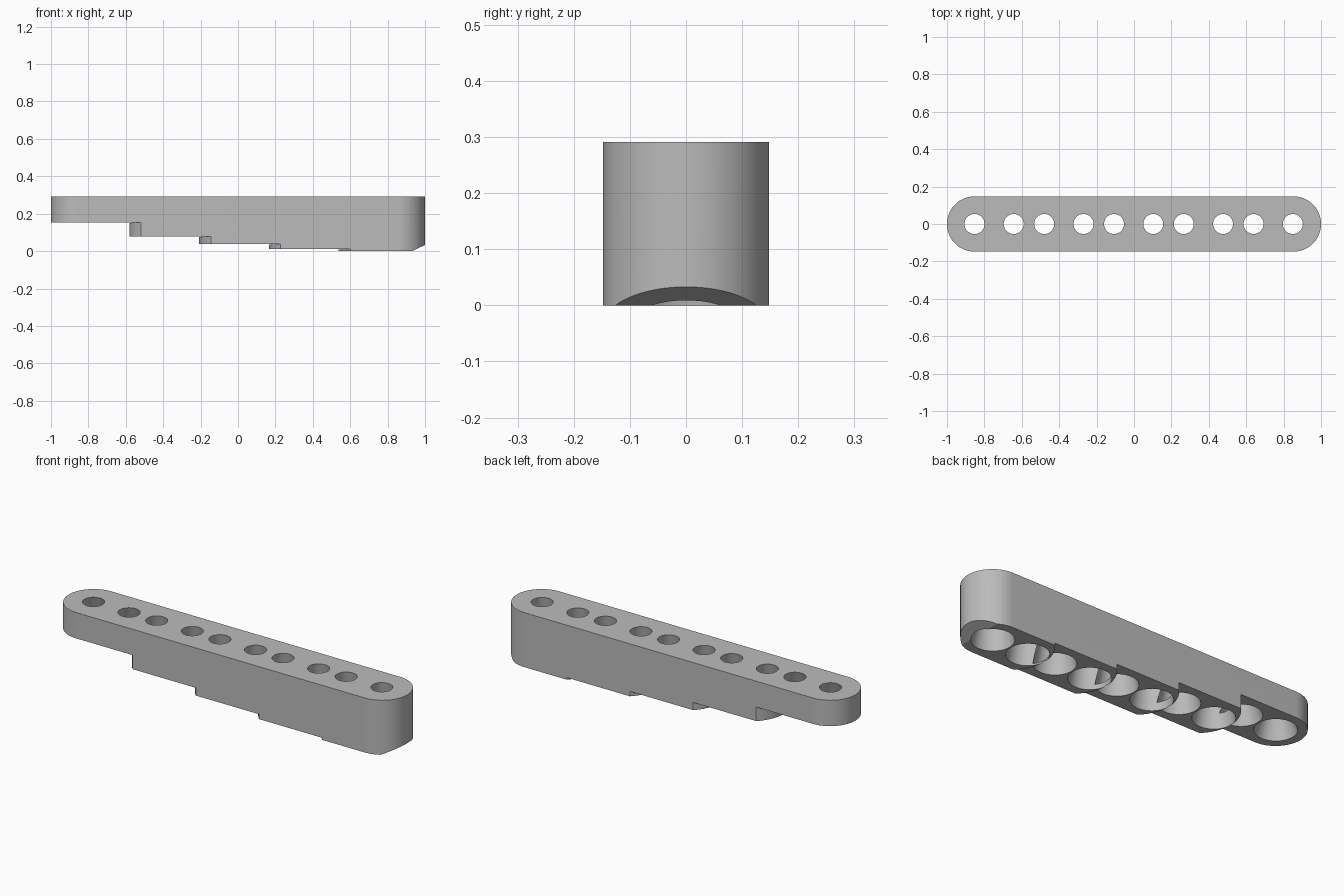
import bpy
import bmesh
import math

old = bpy.data.objects.get("Cube")
if old:
    bpy.data.objects.remove(old, do_unlink=True)

TOP = 0.291
HALF_WIDTH = 0.148
END_X = 1 - HALF_WIDTH
LEVELS = [0.153, 0.078, 0.037, 0.011, 0.0]   # underside height of each step
PITCH = 0.373                                # spacing of hole pairs
PAIR_X = [PITCH * (i - 2) - 0.002 for i in range(5)]
STEP_R = 0.206
HOLE_GAP = 0.105

grey = bpy.data.materials.new("light_grey")
grey.use_nodes = True
grey.diffuse_color = (0.5, 0.5, 0.5, 1)
grey.node_tree.nodes["Principled BSDF"].inputs["Base Color"].default_value = (0.5, 0.5, 0.5, 1)


def make_object(name, bm):
    bmesh.ops.recalc_face_normals(bm, faces=bm.faces)
    mesh = bpy.data.meshes.new(name)
    bm.to_mesh(mesh)
    bm.free()
    mesh.materials.append(grey)
    obj = bpy.data.objects.new(name, mesh)
    bpy.context.collection.objects.link(obj)
    return obj


def prism(name, points, offset):
    """Extrude a closed outline of 3D points along an offset."""
    bm = bmesh.new()
    face = bm.faces.new([bm.verts.new(p) for p in points])
    grown = bmesh.ops.extrude_face_region(bm, geom=[face])["geom"]
    moved = [v for v in grown if isinstance(v, bmesh.types.BMVert)]
    bmesh.ops.translate(bm, vec=offset, verts=moved)
    return make_object(name, bm)


def arc(cx, radius, start, end, count, z):
    steps = [start + (end - start) * i / count for i in range(count + 1)]
    return [(cx + radius * math.cos(a), radius * math.sin(a), z) for a in steps]


def cut(target, cutter):
    cutter.hide_render = True
    mod = target.modifiers.new("cut", "BOOLEAN")
    mod.operation = "DIFFERENCE"
    mod.solver = "EXACT"
    mod.object = cutter
    bpy.ops.object.modifier_apply(modifier=mod.name)
    bpy.data.objects.remove(cutter, do_unlink=True)


# Long bar with round ends
quarter = math.pi / 2
outline = arc(END_X, HALF_WIDTH, -quarter, quarter, 40, 0)
outline += arc(-END_X, HALF_WIDTH, quarter, 3 * quarter, 40, 0)
bar = prism("stepped_bar", outline, (0, 0, TOP))
bpy.ops.object.select_all(action="DESELECT")
bpy.context.view_layer.objects.active = bar
bar.select_set(True)

# Underside steps, each with a rounded front
for level, cx in zip(LEVELS, PAIR_X[1:]):
    edge = arc(cx, STEP_R, math.pi * 0.7, math.pi * 1.3, 40, -0.1)
    edge += [(-1.2, edge[-1][1], -0.1), (-1.2, edge[0][1], -0.1)]
    cut(bar, prism("step_cutter", edge, (0, 0, level + 0.1)))

# Sloped cut under the tall end
slope = [(0.93, -0.3, 0), (1.07, -0.3, 0.066), (1.07, -0.3, -0.1), (0.93, -0.3, -0.1)]
cut(bar, prism("slope_cutter", slope, (0, 0.6, 0)))

# Pairs of tapered holes, wide at the bottom
for level, cx in zip(LEVELS, PAIR_X):
    for side in (-1, 1):
        low, high = level - 0.002, TOP + 0.002
        bm = bmesh.new()
        bmesh.ops.create_cone(bm, cap_ends=True, segments=48, radius1=0.102,
                              radius2=0.053, depth=high - low)
        bmesh.ops.translate(bm, verts=bm.verts,
                            vec=(cx + side * HOLE_GAP, 0, (low + high) / 2))
        cut(bar, make_object("hole_cutter", bm))

bpy.ops.object.shade_smooth_by_angle(angle=math.radians(25))
